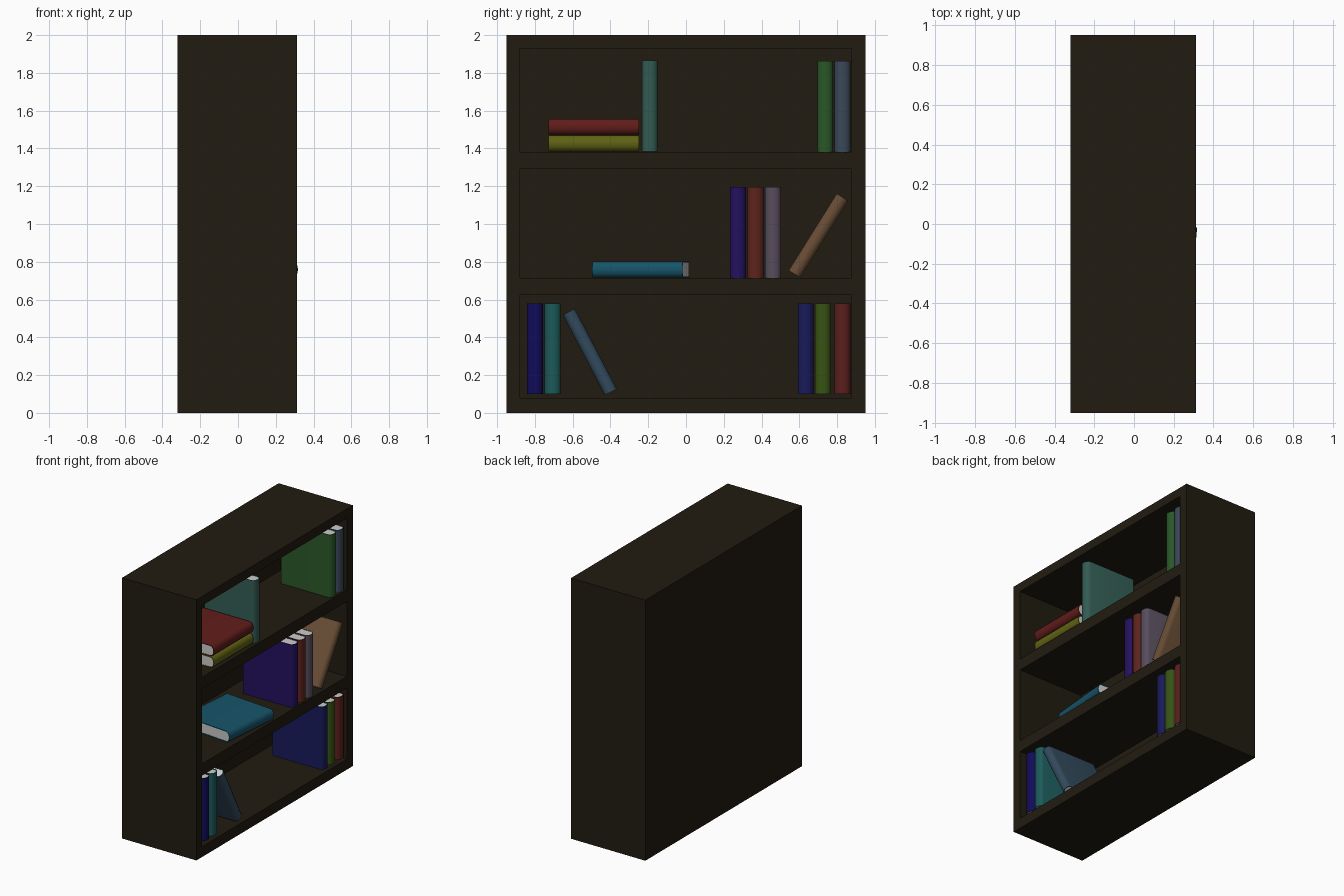
import bpy, bmesh, math
from mathutils import Matrix

if "Cube" in bpy.data.objects:
    bpy.data.objects.remove(bpy.data.objects["Cube"])


def material(name, rgb):
    m = bpy.data.materials.new(name)
    m.diffuse_color = [(c / 255) ** 2.2 for c in rgb] + [1]
    m.use_nodes = True
    m.node_tree.nodes["Principled BSDF"].inputs["Base Color"].default_value = m.diffuse_color
    return m


def finish(name, bm, mat, matrix=Matrix(), smooth=False):
    bmesh.ops.recalc_face_normals(bm, faces=bm.faces)
    me = bpy.data.meshes.new(name)
    bm.to_mesh(me)
    bm.free()
    ob = bpy.data.objects.new(name, me)
    bpy.context.collection.objects.link(ob)
    me.materials.append(mat)
    ob.matrix_world = matrix
    if smooth:
        bpy.ops.object.select_all(action='DESELECT')
        ob.select_set(True)
        bpy.context.view_layer.objects.active = ob
        bpy.ops.object.shade_smooth_by_angle(angle=math.radians(35))
    return ob


def box(name, lo, hi, mat):
    bm = bmesh.new()
    size = [b - a for a, b in zip(lo, hi)]
    mid = [(a + b) / 2 for a, b in zip(lo, hi)]
    bmesh.ops.create_cube(bm, size=1, matrix=Matrix.Translation(mid) @ Matrix.Diagonal((*size, 1)))
    return finish(name, bm, mat)


# Bookcase, open towards +x
wood = material("dark_wood", (38, 33, 24))
X0, X1, XB = -0.32, 0.312, -0.25
box("left_side", (X0, -0.95, 0), (X1, -0.88, 2), wood)
box("right_side", (X0, 0.875, 0), (X1, 0.95, 2), wood)
box("back_panel", (X0, -0.88, 0), (XB, 0.875, 2), wood)
for name, z0, z1 in (("base", 0, 0.08), ("lower_shelf", 0.625, 0.715),
                     ("upper_shelf", 1.29, 1.38), ("top_panel", 1.93, 2)):
    box(name, (XB, -0.88, z0), (X1, 0.875, z1), wood)

# Books: rounded spine at +x, pages between two covers
paper = material("paper", (235, 235, 235))
H, BACK = 0.48, -0.12


def profile(half, rx, back):
    arc = [(0.275 + rx * math.cos(a), half * math.sin(a))
           for a in (math.radians(d) for d in range(-90, 91, 30))]
    return [(back, -half)] + arc + [(back, half)]


def book(name, rgb, matrix, thick=0.084):
    half, wall = thick / 2, 0.006
    outer = profile(half, 0.03, BACK)
    inner = profile(half - wall, 0.03 - wall, BACK)
    # Cover wrapped round the spine
    bm = bmesh.new()
    rings = [[bm.verts.new((x, y, z)) for x, y in pts]
             for pts, z in ((outer, 0), (outer, H), (inner, H), (inner, 0))]
    for i in range(4):
        a, b = rings[i], rings[(i + 1) % 4]
        for j in range(len(a) - 1):
            bm.faces.new((a[j], a[j + 1], b[j + 1], b[j]))
    bm.faces.new([r[0] for r in rings])
    bm.faces.new([r[-1] for r in rings])
    finish(name + "_cover", bm, material(name + "_colour", rgb), matrix, True)
    # Page block
    bm = bmesh.new()
    pts = profile(half - wall, 0.03 - wall, BACK + 0.008)
    face = bm.faces.new([bm.verts.new((x, y, 0.002)) for x, y in pts])
    ext = bmesh.ops.extrude_face_region(bm, geom=[face], use_keep_orig=True)
    for v in ext["geom"]:
        if isinstance(v, bmesh.types.BMVert):
            v.co.z = H - 0.002
    finish(name + "_pages", bm, paper, matrix, True)


def place(x, y, z, tilt=0, yaw=0):
    return (Matrix.Translation((x, y, z)) @ Matrix.Rotation(math.radians(yaw), 4, 'Z')
            @ Matrix.Rotation(math.radians(tilt), 4, 'X'))


# Upright books: centre y, base z, colour
upright = [
    (-0.80, 0.10, (24, 20, 90)), (-0.706, 0.10, (34, 90, 90)),
    (0.634, 0.10, (30, 32, 90)), (0.724, 0.10, (58, 84, 26)), (0.828, 0.10, (92, 36, 34)),
    (0.275, 0.715, (40, 24, 94)), (0.368, 0.715, (94, 40, 34)), (0.460, 0.715, (88, 78, 92)),
    (-0.192, 1.385, (54, 92, 84)), (0.737, 1.382, (46, 88, 44)), (0.828, 1.382, (62, 74, 90)),
]
for i, (y, z, rgb) in enumerate(upright):
    book(f"upright_book_{i + 1}", rgb, place(0, y, z))

# Leaning books
book("leaning_book_low", (54, 76, 94), place(0, -0.398, 0.11, 27.6), 0.072)
book("leaning_book_mid", (104, 78, 56), place(0, 0.574, 0.735, -32), 0.072)

# Books lying flat
book("flat_book_lower", (96, 98, 26), place(0, -0.728, 1.427, -90))
book("flat_book_upper", (96, 34, 32), place(0, -0.728, 1.515, -90))
book("flat_book_single", (28, 84, 104), place(-0.028, -0.47, 0.759, -90, -5))
